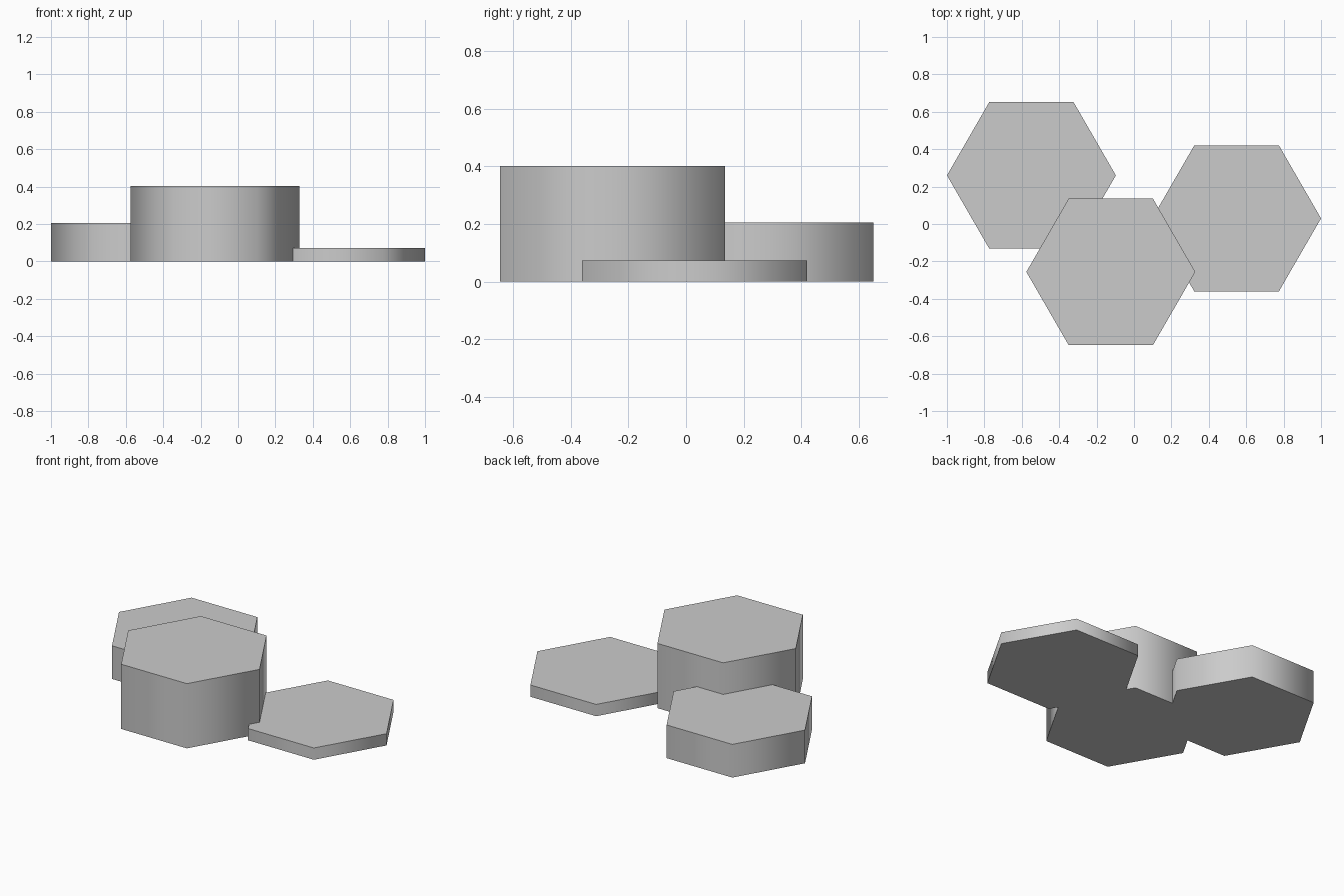
import bpy, math

if "Cube" in bpy.data.objects:
    bpy.data.objects.remove(bpy.data.objects["Cube"])

RADIUS = 0.4515


def hex_block(name, x, y, height):
    """Hexagonal prism standing on the floor, corners pointing along x."""
    bpy.ops.mesh.primitive_cylinder_add(
        vertices=6, radius=RADIUS, depth=height,
        location=(x, y, height / 2), rotation=(0, 0, math.radians(30)))
    block = bpy.context.object
    block.name = name
    # Walls blend smoothly around; top and bottom rims stay sharp
    bpy.ops.object.shade_smooth_by_angle(angle=math.radians(70))
    return block


# Three overlapping steps of different height
hex_block("tall_step", -0.124, -0.256, 0.402)
hex_block("middle_step", -0.5485, 0.26, 0.206)
hex_block("low_step", 0.5485, 0.03, 0.073)
